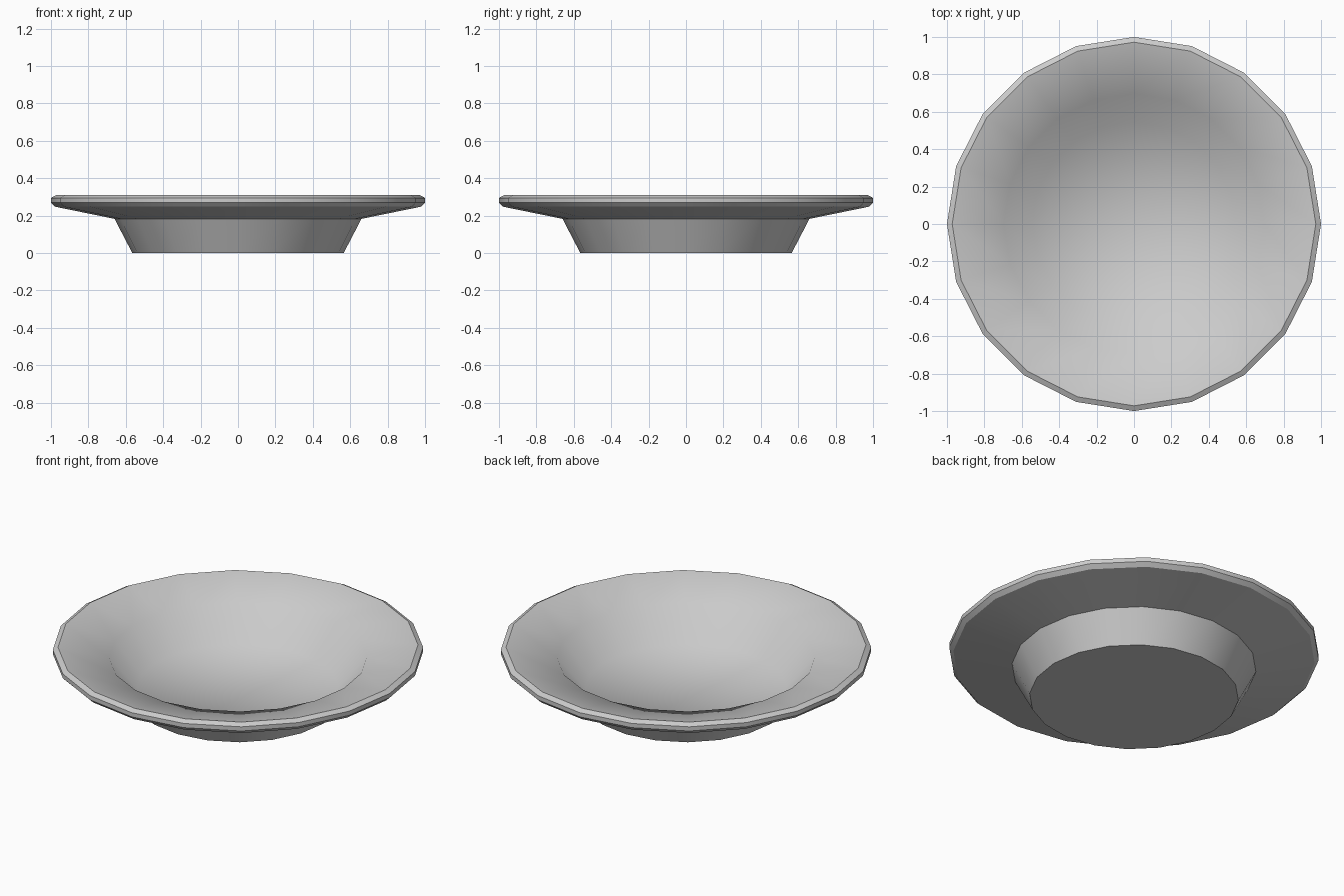
import bpy, bmesh
from math import cos, sin, pi

if "Cube" in bpy.data.objects:
    bpy.data.objects.remove(bpy.data.objects["Cube"])

SIDES = 20
# Profile from underside centre outwards, over the rim, into the bowl: radius, height, crisp edge
profile = [
    (0.565, 0.0, True),
    (0.66, 0.183, True),
    (0.978, 0.248, True),
    (1.0, 0.27, True),
    (1.0, 0.295, True),
    (0.972, 0.31, True),
    (0.697, 0.245, False),
    (0.545, 0.065, False),
]
FLOOR = profile[-1][1]

bm = bmesh.new()

# Rings of the plate
rings = [[bm.verts.new((r * cos(2 * pi * i / SIDES), r * sin(2 * pi * i / SIDES), z))
          for i in range(SIDES)] for r, z, _ in profile]
for a, b in zip(rings, rings[1:]):
    for i in range(SIDES):
        j = (i + 1) % SIDES
        bm.faces.new((a[i], a[j], b[j], b[i]))

# Flat foot and inner floor
bm.faces.new(rings[0][::-1])
centre = bm.verts.new((0, 0, FLOOR))
for i in range(SIDES):
    bm.faces.new((rings[-1][i], rings[-1][(i + 1) % SIDES], centre))

# Smooth shading with crisp rim and foot edges, soft bowl
for f in bm.faces:
    f.smooth = True
for ring, (_, _, crisp) in zip(rings, profile):
    for i in range(SIDES):
        bm.edges.get((ring[i], ring[(i + 1) % SIDES])).smooth = not crisp

bmesh.ops.recalc_face_normals(bm, faces=bm.faces)
mesh = bpy.data.meshes.new("plate")
bm.to_mesh(mesh)
bm.free()
plate = bpy.data.objects.new("plate", mesh)
bpy.context.collection.objects.link(plate)

# Mid-grey glaze
glaze = bpy.data.materials.new("grey_glaze")
glaze.diffuse_color = (0.55, 0.55, 0.55, 1)
glaze.use_nodes = True
glaze.node_tree.nodes["Principled BSDF"].inputs["Base Color"].default_value = glaze.diffuse_color
mesh.materials.append(glaze)
